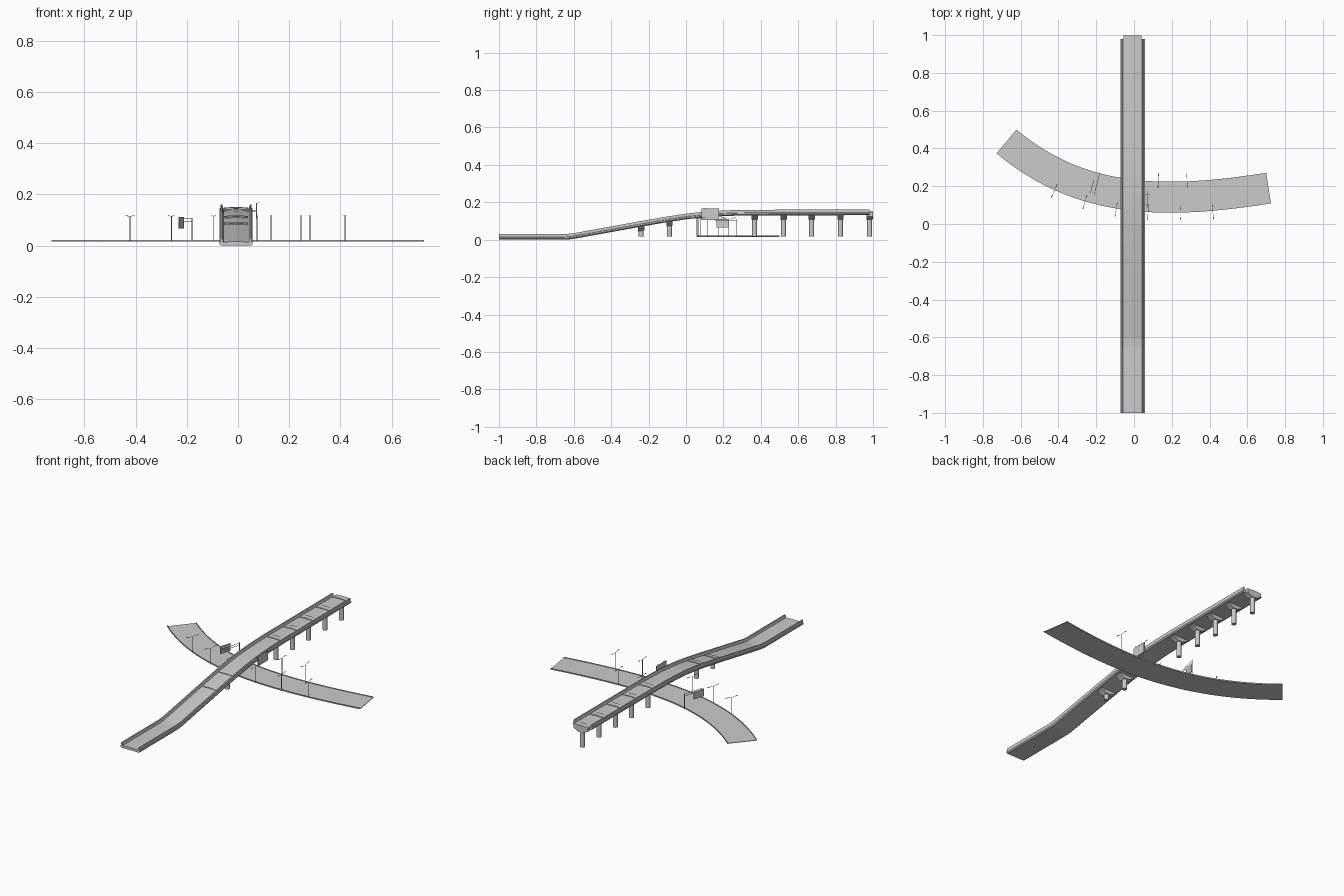
import bpy, bmesh, math
from mathutils import Vector

if "Cube" in bpy.data.objects:
    bpy.data.objects.remove(bpy.data.objects["Cube"])

CX = -0.0075  # centre line of the overpass


def make(name, bm, smooth=False):
    bmesh.ops.recalc_face_normals(bm, faces=bm.faces)
    me = bpy.data.meshes.new(name)
    bm.to_mesh(me)
    bm.free()
    ob = bpy.data.objects.new(name, me)
    bpy.context.collection.objects.link(ob)
    if smooth:
        bpy.context.view_layer.objects.active = ob
        ob.select_set(True)
        bpy.ops.object.shade_smooth_by_angle(angle=math.radians(35))
        ob.select_set(False)
    return ob


def loft(bm, rings):
    """Closed skin through a list of closed cross-sections."""
    vs = [[bm.verts.new(p) for p in r] for r in rings]
    n = len(vs[0])
    for a, b in zip(vs, vs[1:]):
        for i in range(n):
            bm.faces.new((a[i], a[(i + 1) % n], b[(i + 1) % n], b[i]))
    bm.faces.new(vs[0])
    bm.faces.new(vs[-1][::-1])


def rod(bm, a, b, r, sides=6):
    a, b = Vector(a), Vector(b)
    q = (b - a).to_track_quat('Z', 'Y')
    ring = [q @ Vector((r * math.cos(k * math.tau / sides), r * math.sin(k * math.tau / sides), 0))
            for k in range(sides)]
    loft(bm, [[p + v for v in ring] for p in (a, b)])


def slab(bm, centre, along, length, thick, height):
    """Upright panel running along a horizontal direction."""
    c, u = Vector(centre), Vector(along).normalized()
    w = Vector((-u.y, u.x, 0))
    loft(bm, [[c + u * s * length / 2 + w * i * thick / 2 + Vector((0, 0, j * height / 2))
               for i, j in ((-1, -1), (1, -1), (1, 1), (-1, 1))] for s in (-1, 1)])


# Overpass deck with parapets: underside height along y
path = [(-1, 0), (-.65, 0), (-.61, .003), (-.25, .068), (-.1, .094), (0, .109), (.08, .118),
        (.16, .124), (.25, .128), (.36, .130), (.98, .131)]


def deck_z(y):
    for (a, za), (b, zb) in zip(path, path[1:]):
        if y <= b:
            return za + (zb - za) * (y - a) / (b - a)
    return path[-1][1]


half = [(.058, 0), (.065, .006), (.065, .013), (.061, .015), (.061, .030), (.054, .030), (.050, .014)]
section = half + [(0, .016)] + [(-x, z) for x, z in half[::-1]]
bm = bmesh.new()
loft(bm, [[(CX + x, y, z + h) for x, h in section] for y, z in path])
make("overpass_deck", bm)

# Piers: hammerhead cap showing through the deck, on a round column
cap_half = [(.016, -.022), (.030, -.014), (.047, -.006), (.047, .017)]
cap = cap_half + [(0, .020)] + [(-x, z) for x, z in cap_half[::-1]]
for i, y in enumerate((-.24, -.088, .367, .522, .672, .826, .982)):
    bm = bmesh.new()
    loft(bm, [[(CX + x, y + d, deck_z(y + d) + h) for x, h in cap] for d in (-.017, .017)])
    make(f"pier_cap_{i}", bm)
    bm = bmesh.new()
    rod(bm, (CX, y, .018), (CX, y, deck_z(y) - .012), .0135, 16)
    make(f"pier_column_{i}", bm, True)

# Lower curved road: Bezier centre line
B = [Vector(p) for p in ((-.675, .437, 0), (-.269, .096, 0), (.189, .108, 0), (.7125, .19, 0))]


def road(t):
    s = 1 - t
    p = B[0] * s**3 + B[1] * 3 * s * s * t + B[2] * 3 * s * t * t + B[3] * t**3
    d = (B[1] - B[0]) * s * s + (B[2] - B[1]) * 2 * s * t + (B[3] - B[2]) * t * t
    d.normalize()
    return p, Vector((-d.y, d.x, 0))


def at_x(x, side):
    """Point on the road edge with the given x, and the road normal there."""
    t = min((k / 400 for k in range(401)),
            key=lambda t: abs((road(t)[0] + road(t)[1] * side).x - x))
    p, n = road(t)
    return p + n * side, n


edge = [(.082, .015), (.082, .022), (.079, .022), (.079, .018)]
prof = edge + [(-w, z) for w, z in edge[::-1]]
bm = bmesh.new()
rings = []
for k in range(33):
    p, n = road(k / 32)
    rings.append([p + n * w + Vector((0, 0, z)) for w, z in prof])
loft(bm, rings)
make("lower_road", bm)

# Double-armed street lamps along both road edges
lamps = [(-.42, -1), (-.26, -1), (-.095, -1), (.075, -1), (.247, -1), (.417, -1),
         (.127, 1), (.28, 1)]
for i, (x, side) in enumerate(lamps):
    p, n = at_x(x, side * .086)
    up = Vector((0, 0, 1))
    bm = bmesh.new()
    rod(bm, p + up * .016, p + up * .113, .0016)
    for s in (-1, 1):
        rod(bm, p + up * .113, p + n * s * .03 + up * .116, .0009)
        slab(bm, p + n * s * .032 + up * .1165, n, .014, .004, .002)
    make(f"street_lamp_{i}", bm)

# Road sign on a cantilever post
p, n = at_x(-.18, .086)
bm = bmesh.new()
top = p + Vector((0, 0, .108))
rod(bm, p + Vector((0, 0, .016)), top, .002)
for h in (.004, .016):
    rod(bm, top - Vector((0, 0, h)), top - n * .125 - Vector((0, 0, h)), .0012)
make("sign_post", bm)
bm = bmesh.new()
slab(bm, (-.222, .197, .088), n, .070, .003, .045)
make("road_sign", bm)

# Large sign fixed to the side of the overpass
bm = bmesh.new()
slab(bm, (.072, .13, .136), (0, 1, 0), .092, .003, .060)
make("overpass_sign", bm)
bm = bmesh.new()
for y in (.105, .155):
    rod(bm, (.052, y, .135), (.072, y, .135), .0015)
    rod(bm, (.070, y, .163), (.082, y, .168), .001)
make("overpass_sign_brackets", bm)
